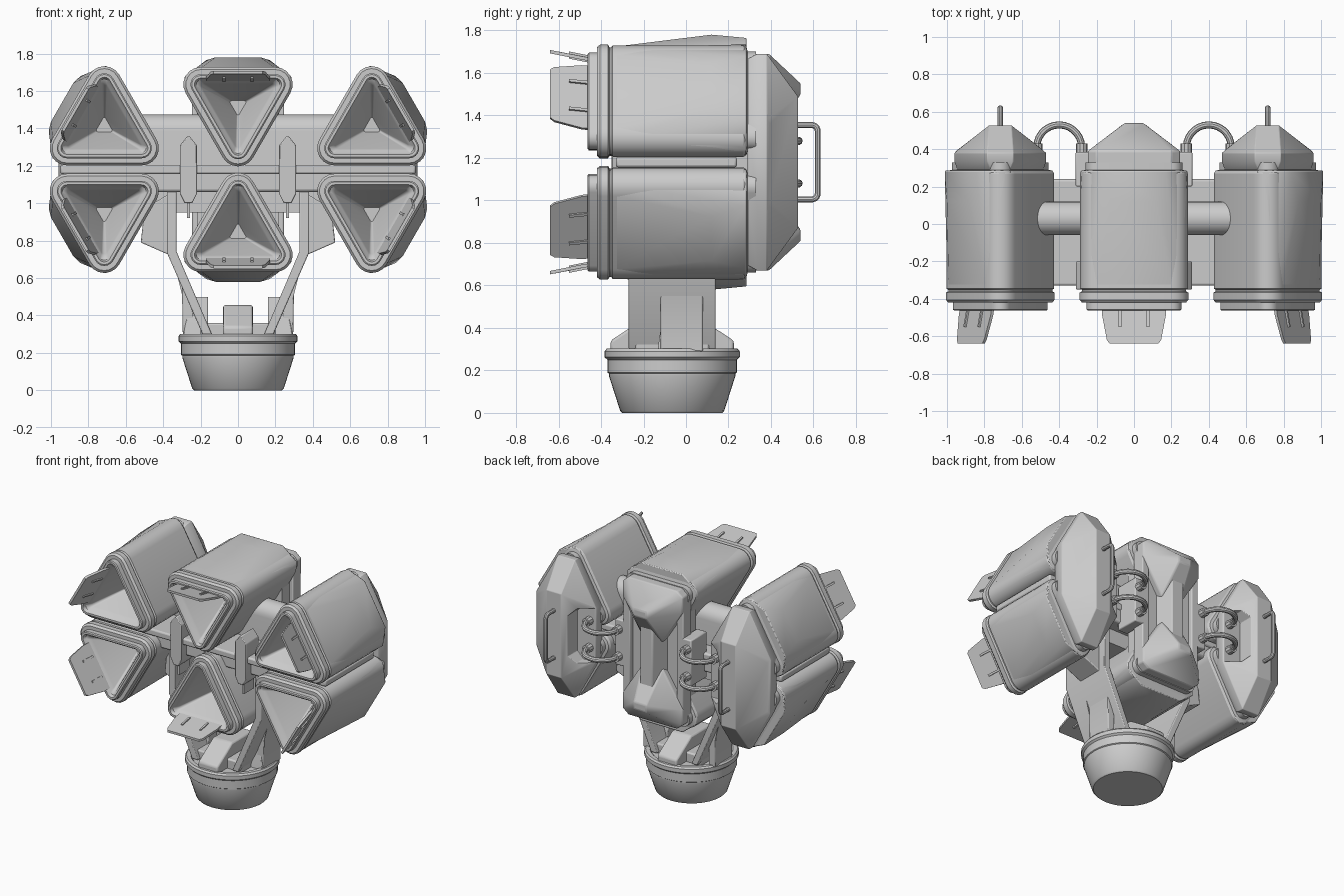
import bpy, bmesh, math
from mathutils import Vector, Matrix

if "Cube" in bpy.data.objects:
    bpy.data.objects.remove(bpy.data.objects["Cube"])

ZC = 1.18  # height of the mirror plane between upper and lower pods


def finish(name, bm, bevel=0.0, mat=None):
    bmesh.ops.recalc_face_normals(bm, faces=bm.faces)
    me = bpy.data.meshes.new(name)
    bm.to_mesh(me)
    bm.free()
    ob = bpy.data.objects.new(name, me)
    bpy.context.collection.objects.link(ob)
    if mat:
        ob.matrix_world = mat
    if bevel:
        m = ob.modifiers.new("bevel", 'BEVEL')
        m.width, m.segments, m.limit_method = bevel, 2, 'ANGLE'
    return ob


def loft(name, sections, bevel=0.0, mat=None):
    bm = bmesh.new()
    rings = [[bm.verts.new(p) for p in s] for s in sections]
    n = len(rings[0])
    for a, b in zip(rings, rings[1:]):
        for i in range(n):
            bm.faces.new((a[i], a[(i + 1) % n], b[(i + 1) % n], b[i]))
    bm.faces.new(rings[0])
    bm.faces.new(rings[-1])
    return finish(name, bm, bevel, mat)


def hull(name, pts, bevel=0.0, mat=None):
    bm = bmesh.new()
    for p in pts:
        bm.verts.new(p)
    r = bmesh.ops.convex_hull(bm, input=bm.verts)
    junk = {v for v in r["geom_interior"] + r["geom_unused"] if isinstance(v, bmesh.types.BMVert)}
    if junk:
        bmesh.ops.delete(bm, geom=list(junk), context='VERTS')
    bmesh.ops.dissolve_limit(bm, angle_limit=0.01, verts=bm.verts, edges=bm.edges)
    return finish(name, bm, bevel, mat)


def box(name, x0, x1, y0, y1, z0, z1, bevel=0.0, mat=None):
    return hull(name, [(x, y, z) for x in (x0, x1) for y in (y0, y1) for z in (z0, z1)], bevel, mat)


def prism(name, prof, y0, y1, s=1, bevel=0.0):
    return loft(name, [[(s * x, y, z) for x, z in prof] for y in (y0, y1)], bevel)


def tube(name, pts, r):
    cu = bpy.data.curves.new(name, 'CURVE')
    cu.dimensions, cu.bevel_depth, cu.bevel_resolution, cu.use_fill_caps = '3D', r, 3, True
    sp = cu.splines.new('POLY')
    sp.points.add(len(pts) - 1)
    for q, p in zip(sp.points, pts):
        q.co = (*p, 1)
    ob = bpy.data.objects.new(name, cu)
    bpy.context.collection.objects.link(ob)
    return ob


def tri(y, R, rho, n=7):
    """Rounded triangle, flat side up, in the xz plane."""
    out = []
    for c in (30, 150, 270):
        a = math.radians(c)
        for i in range(n):
            b = math.radians(c - 60 + 120 * i / (n - 1))
            out.append((R * math.cos(a) + rho * math.cos(b), y, R * math.sin(a) + rho * math.sin(b)))
    return out


def pod(tag, x, z, deg):
    m = Matrix.Translation((x, 0, z)) @ Matrix.Rotation(math.radians(deg), 4, 'Y')
    # shell, front rim and hollow tapered mouth
    prof = [(.33, .23, .06), (.29, .23, .06), (.285, .23, .08), (.27, .23, .09), (-.345, .23, .09),
            (-.352, .23, .08), (-.36, .23, .08), (-.367, .23, .093), (-.405, .23, .093), (-.42, .23, .08),
            (-.42, .23, .055), (-.457, .23, .055), (-.463, .23, .048), (-.463, .23, .034), (-.44, .23, .024),
            (-.43, .215, .02), (-.41, .205, .016), (-.15, .04, .008)]
    loft(tag + "_pod_shell", [tri(*p) for p in prof], mat=m)
    # faceted outer armour
    pts = []
    for s in (-1, 1):
        pts += [(s * .2, -.34, .203), (s * .255, -.34, .18), (s * .12, .12, .26), (s * .275, .12, .165),
                (s * .17, .285, .245), (s * .285, .285, .155), (s * .285, .285, .1), (s * .285, .12, .1)]
    hull(tag + "_pod_armour", pts, .006, m)
    # front flap with two ribs
    out = [(-.17, -.43, .14), (-.17, -.49, .15), (-.145, -.62, .176), (-.13, -.64, .18)]
    out += [(-a, b, c) for a, b, c in reversed(out)]
    loft(tag + "_flap", [[(a, b, c + d) for a, b, c in out] for d in (-.008, .008)], mat=m)
    for s in (-1, 1):
        hull(tag + "_flap_rib", [(s * .075 + i, y, .145 - (y + .46) * .2 + k) for i in (-.007, .007)
                                 for y in (-.55, -.46) for k in (-.016, .018)], mat=m)


# six pods: centre column and two side columns
pod("top_centre", 0, 1.52, 0)
pod("bottom_centre", 0, .84, 180)
for s, side in ((-1, "left"), (1, "right")):
    pod("upper_" + side, s * .715, 1.41, s * 60)
    pod("lower_" + side, s * .715, .95, s * 120)

# round foot
prof = [(.235, 0), (.245, .01), (.298, .175), (.298, .185), (.305, .19), (.305, .25), (.318, .262),
        (.318, .29), (.308, .302), (.28, .302), (.27, .29)]
loft("foot", [[(r * math.cos(t * math.pi / 24), -.065 + r * math.sin(t * math.pi / 24), z)
               for t in range(48)] for r, z in prof])
# saddle block on the foot
box("foot_block", -.2, .2, -.24, .11, .28, .36, .01)
hull("foot_ridge", [(x, y, z) for x in (-.08, .08) for y, z in
                    ((-.355, .28), (-.355, .34), (-.27, .385), (-.18, .455), (.05, .455), (.14, .385),
                     (.225, .34), (.225, .28))], .012)

# cross beam: deck plate, shoulder and round-topped web
box("deck_plate", -.95, .95, -.33, .24, 1.155, 1.205, .012)
box("beam_shoulder", -.6, .6, -.29, .23, 1.06, 1.2, .015)
web = [(-.06, .95), (.12, .95)] + [(.03 + .09 * math.cos(math.pi * i / 12), 1.385 + .09 * math.sin(math.pi * i / 12))
                                   for i in range(13)]
loft("beam_web", [[(x, y, z) for y, z in web] for x in (-.6, .6)])

for s, side in ((-1, "left"), (1, "right")):
    # fork arm, gusset and foot fin
    prism(side + "_fork_arm", [(.33, 1.1), (.38, 1.1), (.38, .735), (.19, .3), (.14, .3), (.33, .745)],
          -.27, .14, s, .006)
    prism(side + "_fork_gusset", [(.37, 1.05), (.5, .97), (.52, .79), (.36, .72), (.3, .57), (.295, .29),
                                  (.24, .29), (.24, .42), (.35, .74)], -.12, .08, s, .006)
    hull(side + "_foot_fin", [(s * x, y, z) for x, z, w in ((.16, .28, .07), (.295, .28, .07), (.28, .36, .06),
                              (.25, .5, .035), (.16, .5, .035)) for y in (-.065 - w, -.065 + w)], .006)
    # front hex column with lower stem
    prism(side + "_front_column", [(.22, 1.05), (.245, 1.0), (.285, 1.0), (.31, 1.05), (.31, 1.31),
                                   (.27, 1.36), (.26, 1.36), (.22, 1.31)], -.35, -.2, s, .006)
    box(side + "_column_stem", s * .265 - .008, s * .265 + .008, -.32, -.2, .92, 1.02)
    # side back cover with a recess for the cables
    cx = s * .715
    base = [(a * x, b * z) for a in (-1, 1) for b in (-1, 1) for x, z in ((.07, .51), (.245, .2))]
    low = [(a * x, b * z) for a in (-1, 1) for b in (-1, 1) for x, z in ((.055, .485), (.23, .18))]
    pts = [(cx + x, y, ZC + z) for x, z in base for y in (.335, .38)]
    pts += [(cx + x, y, ZC + z) for x, z in low for y in (.29, .395)]
    pts += [(cx + a * .06, .527, ZC + b * .31) for a in (-1, 1) for b in (-1, 1)]
    cover = hull(side + "_back_cover", pts)
    cut = hull(side + "_recess_cutter", [(s * x, y, ZC + b * z) for b in (-1, 1) for y in (.385, .7)
                                         for x, z in ((.4, .2), (.57, .2), (.62, .15))])
    cut.hide_render = True
    cut.hide_viewport = True
    bo = cover.modifiers.new("recess", 'BOOLEAN')
    bo.object, bo.operation, bo.solver = cut, 'DIFFERENCE', 'EXACT'
    bv = cover.modifiers.new("bevel", 'BEVEL')
    bv.width, bv.segments, bv.limit_method = .006, 2, 'ANGLE'
    # grab handle
    h = [(.5, .175), (.595, .175), (.608, .17), (.615, .163), (.62, .15)]
    h += [(y, -z) for y, z in reversed(h)]
    tube(side + "_handle", [(cx, y, ZC + z) for y, z in h], .015)
    # cable bracket and looping cables with collars
    box(side + "_cable_bracket", *sorted((s * .23, s * .312)), .2, .385, ZC - .17, ZC + .17, .008)
    for dz in (-.1, .1):
        arc = [(.28, .34)] + [(.4 - .12 * math.cos(math.pi * i / 14), .41 + .12 * math.sin(math.pi * i / 14))
                              for i in range(15)] + [(.52, .34)]
        tube(side + "_cable", [(s * x, y, ZC + dz) for x, y in arc], .019)
        for x in (.28, .52):
            tube(side + "_cable_collar", [(s * x, .36, ZC + dz), (s * x, .43, ZC + dz)], .031)
    # centre cover cheek
    box(side + "_centre_cheek", *sorted((s * .19, s * .247)), .29, .385, ZC - .4, ZC + .4, .008)

# centre back cover: pyramid ends, floor and spine
for b, tag in ((1, "upper"), (-1, "lower")):
    pts = []
    for a in (-1, 1):
        pts += [(a * x, y, ZC + b * z) for x, z in ((.2, .51), (.247, .47), (.247, .36), (.08, .1))
                for y in (.29, .39)]
        pts += [(a * .05, .54, ZC + b * .37), (a * .05, .54, ZC + b * .32)]
    hull(tag + "_centre_cover", pts, .008)
box("centre_cover_floor", -.22, .22, .2, .35, ZC - .4, ZC + .4)
hull("centre_cover_spine", [(x, y, ZC + z) for x, y in ((-.11, .3), (.11, .3), (-.05, .465), (.05, .465))
                            for z in (-.3, .3)], .008)

# turn curves into meshes and smooth by angle
bpy.ops.object.select_all(action='DESELECT')
curves = [o for o in bpy.data.objects if o.type == 'CURVE']
for o in curves:
    o.select_set(True)
bpy.context.view_layer.objects.active = curves[0]
bpy.ops.object.convert(target='MESH')
meshes = [o for o in bpy.data.objects if o.type == 'MESH' and not o.hide_render]
for o in meshes:
    o.select_set(True)
bpy.context.view_layer.objects.active = meshes[0]
bpy.ops.object.shade_smooth_by_angle(angle=math.radians(30))
